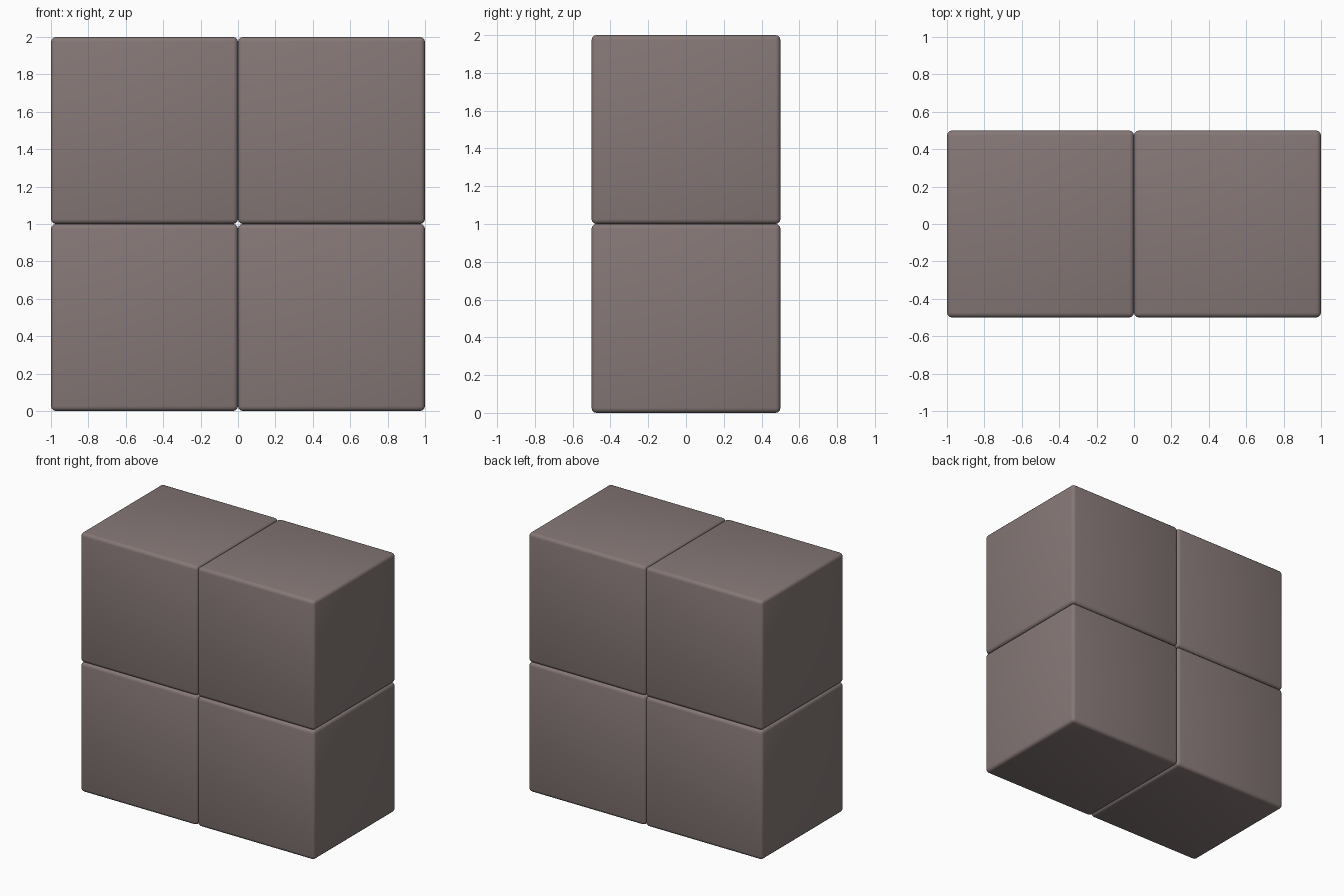
import bpy
import math

if "Cube" in bpy.data.objects:
    bpy.data.objects.remove(bpy.data.objects["Cube"])

stone = bpy.data.materials.new("warm_grey_stone")
stone.diffuse_color = (0.235, 0.188, 0.182, 1.0)
stone.use_nodes = True
stone.node_tree.nodes["Principled BSDF"].inputs["Base Color"].default_value = stone.diffuse_color


def block(name, x, z):
    """One unit cube with small rounded edges, centred at (x, 0, z)."""
    bpy.ops.mesh.primitive_cube_add(size=1.0, location=(x, 0, z))
    ob = bpy.context.object
    ob.name = name
    ob.data.materials.append(stone)
    bevel = ob.modifiers.new("rounded_edges", 'BEVEL')
    bevel.width = 0.026
    bevel.segments = 3
    bevel.limit_method = 'NONE'
    bpy.ops.object.modifier_apply(modifier=bevel.name)
    bpy.ops.object.shade_smooth_by_angle(angle=math.radians(35))
    return ob


# Two by two wall of stacked blocks
for row, z in (("lower", 0.5), ("upper", 1.5)):
    for side, x in (("left", -0.5), ("right", 0.5)):
        block(f"{row}_{side}_block", x, z)
